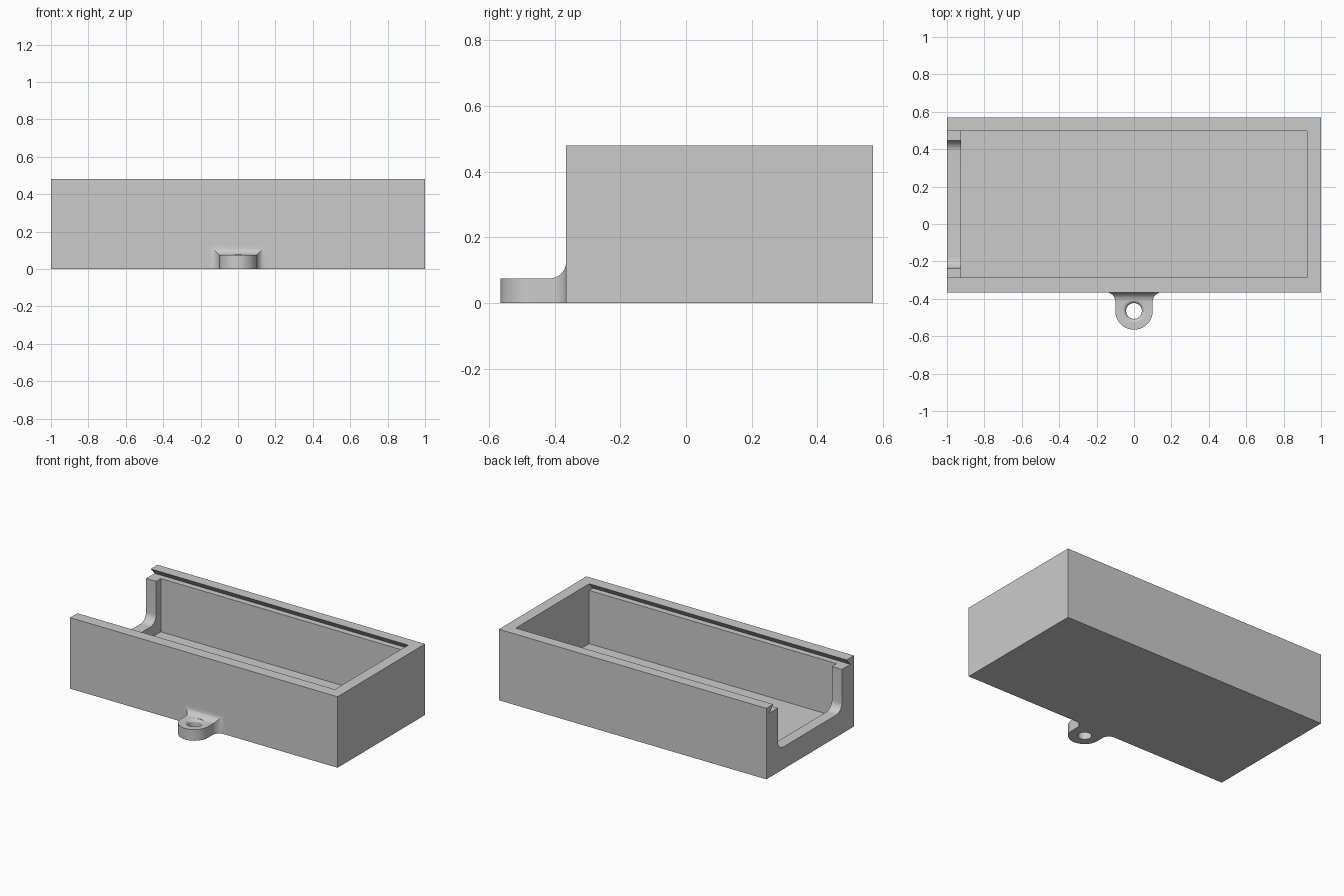
import bpy, bmesh, math

if "Cube" in bpy.data.objects:
    bpy.data.objects.remove(bpy.data.objects["Cube"], do_unlink=True)

# One plain grey for everything
grey = bpy.data.materials.new("plain_grey")
grey.use_nodes = True
grey.diffuse_color = (0.6, 0.6, 0.6, 1)
grey.node_tree.nodes["Principled BSDF"].inputs["Base Color"].default_value = (0.6, 0.6, 0.6, 1)

# Main dimensions
FRONT, BACK, HEIGHT, WALL = -0.365, 0.57, 0.48, 0.075
IN_FRONT, IN_BACK, IN_X = -0.287, 0.497, 0.925
LEDGE, UNDERCUT = 0.435, 0.04


def make(name, bm):
    bmesh.ops.remove_doubles(bm, verts=bm.verts, dist=1e-5)
    bmesh.ops.recalc_face_normals(bm, faces=bm.faces)
    mesh = bpy.data.meshes.new(name)
    bm.to_mesh(mesh)
    bm.free()
    mesh.materials.append(grey)
    obj = bpy.data.objects.new(name, mesh)
    bpy.context.collection.objects.link(obj)
    return obj


def loft(name, rings):
    """Skin a row of closed rings and cap both ends."""
    bm = bmesh.new()
    rows = [[bm.verts.new(p) for p in ring] for ring in rings]
    n = len(rows[0])
    for a, b in zip(rows, rows[1:]):
        for i in range(n):
            j = (i + 1) % n
            bm.faces.new((a[i], a[j], b[j], b[i]))
    bm.faces.new(rows[0])
    bm.faces.new(rows[-1])
    return make(name, bm)


def prism_x(name, profile, x0, x1):
    """Extrude a (y, z) profile along x."""
    return loft(name, [[(x, y, z) for y, z in profile] for x in (x0, x1)])


def rect(y0, y1, z0, z1):
    return [(y0, z0), (y1, z0), (y1, z1), (y0, z1)]


def activate(obj):
    bpy.ops.object.select_all(action='DESELECT')
    obj.select_set(True)
    bpy.context.view_layer.objects.active = obj


def cut(obj, cutter):
    cutter.hide_render = True
    activate(obj)
    mod = obj.modifiers.new("cut", 'BOOLEAN')
    mod.operation, mod.solver, mod.object = 'DIFFERENCE', 'EXACT', cutter
    bpy.ops.object.modifier_apply(modifier=mod.name)
    bpy.data.objects.remove(cutter, do_unlink=True)


def smooth(obj):
    activate(obj)
    bpy.ops.object.shade_smooth_by_angle(angle=math.radians(30))


# Box with a dovetail lid slot running out through the open end
box = prism_x("open_box", rect(FRONT, BACK, 0, HEIGHT), -1, 1)
slot = [(IN_FRONT - UNDERCUT, LEDGE), (IN_BACK + UNDERCUT, LEDGE),
        (IN_BACK, HEIGHT), (IN_BACK, 0.6), (IN_FRONT, 0.6), (IN_FRONT, HEIGHT)]
cut(box, prism_x("slot_cutter", slot, -1.1, IN_X))
cut(box, prism_x("cavity_cutter", rect(IN_FRONT, IN_BACK, WALL, 0.46), -IN_X, IN_X))

# Round-bottomed notch through the open end wall
N_FRONT, N_BACK, N_BASE, R = -0.237, 0.447, 0.15, 0.06
notch = [(N_BACK, 0.46), (N_FRONT, 0.46)]
for cy, start in ((N_FRONT + R, math.pi), (N_BACK - R, 1.5 * math.pi)):
    for i in range(13):
        a = start + i / 12 * math.pi / 2
        notch.append((cy + R * math.cos(a), N_BASE + R + R * math.sin(a)))
cut(box, prism_x("notch_cutter", notch, -1.1, -0.9))
smooth(box)

# Mounting lug: rounded tip, straight neck, flared root
TIP_R, LUG_Z, FLARE = 0.1, 0.075, 0.05
LUG_Y = FRONT - TIP_R
stations = []
for i in range(25):
    a = math.pi / 2 * (1 - i / 24)
    stations.append((LUG_Y - TIP_R * math.sin(a), max(TIP_R * math.cos(a), 0.0004), LUG_Z))
for i in range(13):
    a = math.pi / 2 * i / 12
    f = FLARE * (1 - math.cos(a))
    stations.append((FRONT - FLARE + FLARE * math.sin(a), TIP_R + f, LUG_Z + f))
lug = loft("mounting_lug", [[(-w, y, 0), (w, y, 0), (w, y, t), (-w, y, t)]
                            for y, w, t in stations])

# Screw hole with a rounded upper rim
HOLE_R, RIM = 0.042, 0.02
hole = [(HOLE_R, -0.1)]
for i in range(9):
    a = math.pi / 2 * i / 8
    hole.append((HOLE_R + RIM * (1 - math.cos(a)), LUG_Z - RIM + RIM * math.sin(a)))
hole.append((HOLE_R + RIM, 0.2))
turns = [math.tau * k / 40 for k in range(40)]
cut(lug, loft("hole_cutter", [[(r * math.cos(t), LUG_Y + r * math.sin(t), z) for t in turns]
                              for r, z in hole]))
smooth(lug)
